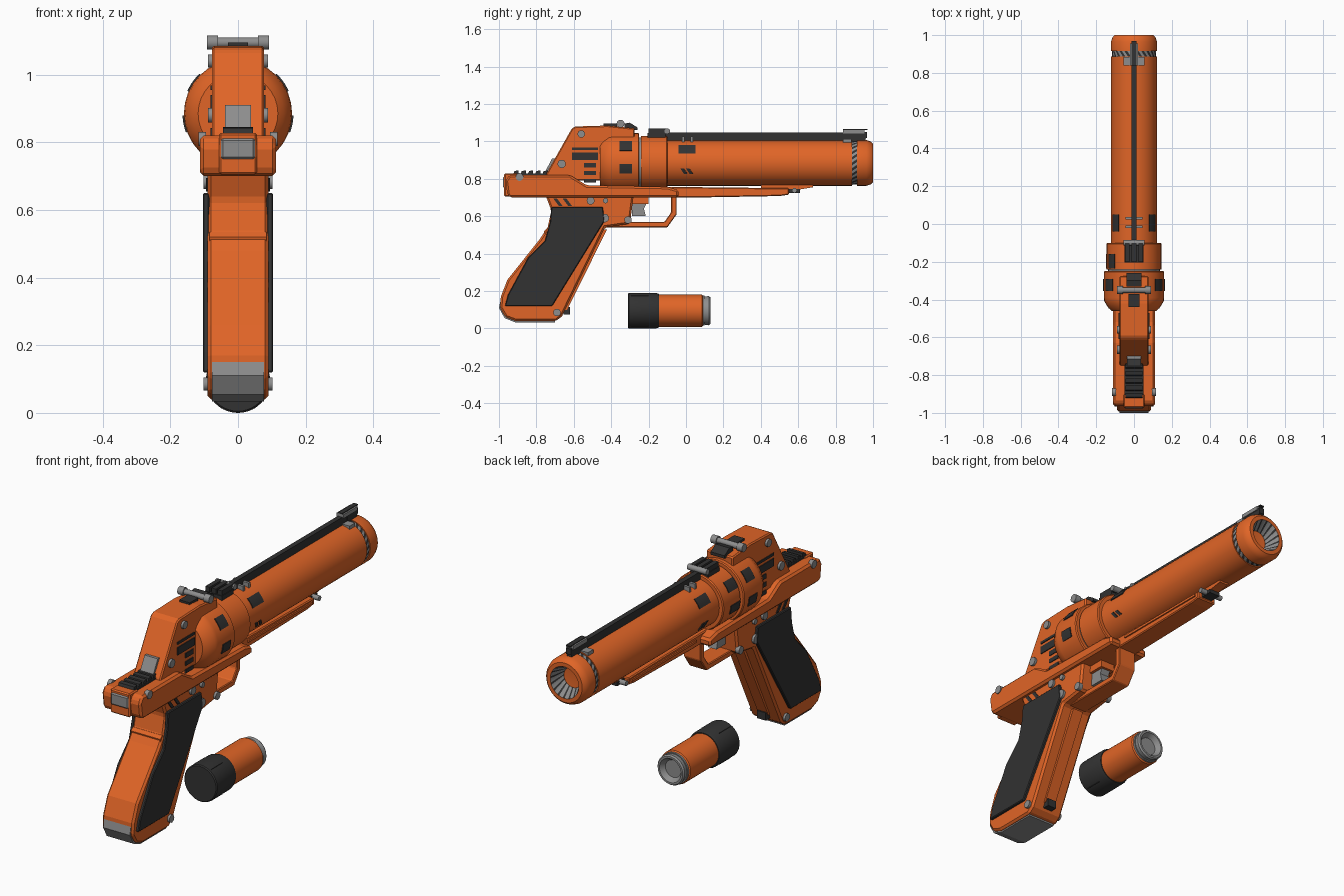
import bpy, bmesh, math
from mathutils import Matrix

if "Cube" in bpy.data.objects:
    bpy.data.objects.remove(bpy.data.objects["Cube"])

def material(name, col):
    m = bpy.data.materials.new(name)
    m.diffuse_color = (*col, 1)
    m.use_nodes = True
    m.node_tree.nodes["Principled BSDF"].inputs["Base Color"].default_value = m.diffuse_color
    return m

ORANGE = material("orange", (0.75, 0.13, 0.02))
BLACK = material("charcoal", (0.032, 0.032, 0.032))
GREY = material("steel grey", (0.27, 0.27, 0.27))
AXIS_Z = 0.885  # barrel axis height

def finish(name, bm, mats, smooth=True, bevel=0):
    bmesh.ops.recalc_face_normals(bm, faces=bm.faces[:])
    me = bpy.data.meshes.new(name)
    bm.to_mesh(me)
    bm.free()
    ob = bpy.data.objects.new(name, me)
    bpy.context.collection.objects.link(ob)
    for m in mats:
        me.materials.append(m)
    if bevel:
        b = ob.modifiers.new("bevel", 'BEVEL')
        b.width, b.segments, b.limit_method = bevel, 1, 'ANGLE'
    if smooth:
        bpy.ops.object.select_all(action='DESELECT')
        ob.select_set(True)
        bpy.context.view_layer.objects.active = ob
        bpy.ops.object.shade_smooth_by_angle(angle=math.radians(28))
    return ob

def prism(name, pts, x0, x1, mat, bevel=0.0):
    """Side profile of (y, z) points extruded from x0 to x1."""
    bm = bmesh.new()
    a = [bm.verts.new((x0, y, z)) for y, z in pts]
    b = [bm.verts.new((x1, y, z)) for y, z in pts]
    bm.faces.new(a)
    bm.faces.new(b[::-1])
    for i in range(len(a)):
        j = (i + 1) % len(a)
        bm.faces.new((a[i], a[j], b[j], b[i]))
    return finish(name, bm, [mat], False, bevel)

def box(name, x0, x1, y0, y1, z0, z1, mat, bevel=0.0):
    return prism(name, [(y0, z0), (y1, z0), (y1, z1), (y0, z1)], x0, x1, mat, bevel)

def lathe(name, prof, mats, cz=AXIS_Z, n=40, rule=None, twist=0.0):
    """(y, r) profile turned about the lengthwise axis."""
    bm = bmesh.new()
    rings = []
    for k, (y, r) in enumerate(prof):
        if r == 0:
            rings.append([bm.verts.new((0, y, cz))] * n)
        else:
            t = [2 * math.pi * i / n + twist * k for i in range(n)]
            rings.append([bm.verts.new((r * math.cos(a), y, cz + r * math.sin(a))) for a in t])
    for k in range(len(prof) - 1):
        for i in range(n):
            j = (i + 1) % n
            vs = list(dict.fromkeys((rings[k][i], rings[k][j], rings[k + 1][j], rings[k + 1][i])))
            if len(vs) > 2:
                f = bm.faces.new(vs)
                f.material_index = rule(i) if rule else 0
    return finish(name, bm, mats)

def patch(name, a0, a1, y0, y1, r, mat=BLACK, skew=0.0, n=5):
    """Thin curved plate lying on the barrel surface, angles in degrees."""
    bm = bmesh.new()
    rows = []
    for i in range(n + 1):
        a = math.radians(a0 + (a1 - a0) * i / n)
        s = skew * i / n
        rows.append([bm.verts.new((q * math.cos(a), y + s, AXIS_Z + q * math.sin(a)))
                     for q, y in ((r - .004, y0), (r + .004, y0), (r + .004, y1), (r - .004, y1))])
    for p, q in zip(rows, rows[1:]):
        for i in range(4):
            bm.faces.new((p[i], p[(i + 1) % 4], q[(i + 1) % 4], q[i]))
    bm.faces.new(rows[0])
    bm.faces.new(rows[-1])
    finish(name, bm, [mat])

def rod(name, x0, x1, y, z, r, mat=GREY, n=14):
    bm = bmesh.new()
    bmesh.ops.create_cone(bm, cap_ends=True, segments=n, radius1=r, radius2=r, depth=x1 - x0,
                          matrix=Matrix.Translation(((x0 + x1) / 2, y, z)) @ Matrix.Rotation(math.pi / 2, 4, 'Y'))
    finish(name, bm, [mat])

# Barrel, drum and muzzle
lathe("barrel", [(-.12, 0), (-.12, .122), (.888, .122), (.888, 0)], [ORANGE])
lathe("rear_drum", [(-.46, 0), (-.46, .118), (-.445, .135), (-.41, .157), (-.39, .16), (-.255, .16),
                    (-.25, .155), (-.25, 0)], [ORANGE], n=32)
lathe("drum_gap_ring", [(-.252, .137), (-.238, .137)], [GREY])
lathe("front_drum", [(-.24, 0), (-.24, .145), (-.105, .145), (-.10, .14), (-.10, 0)], [ORANGE])
lathe("striped_ring", [(.885, .117), (.918, .117)], [GREY, BLACK], n=48, rule=lambda i: i % 2, twist=.2)
lathe("muzzle", [(.915, .08), (.915, .122), (.965, .122), (.988, .114), (1.0, .102), (1.0, .082)], [ORANGE])
lathe("muzzle_cone", [(1.0, .082), (.93, .052)], [GREY, BLACK], n=48,
      rule=lambda i: int(i % 3 == 0), twist=.35)
lathe("bore_end", [(.93, .053), (.925, 0)], [ORANGE])

# Dark plates on the drum and barrel
for s in (0, 1):
    for a0, a1 in ((24, 46), (-20, -2)):
        lo, hi = (180 - a1, 180 - a0) if s else (a0, a1)
        patch("drum_plate", lo, hi, -.355, -.29, .16)
        if s:
            patch("front_drum_plate", lo, hi, -.235, -.16, .145)
    lo, hi = (131, 156) if s else (24, 49)
    patch("barrel_plate", lo, hi, -.04, .05, .122)
    for y in (-.01, .02):
        lo, hi = (194, 208) if s else (-28, -14)
        patch("slanted_mark", lo, hi, y, y + .018, .122, skew=.02 if s else -.02)

# Upper housing, frame and rails
prism("upper_housing", [(-.76, .79), (-.745, .83), (-.61, 1.07), (-.59, 1.08), (-.42, 1.085),
                        (-.275, 1.07), (-.275, .79)], -.077, .077, ORANGE, .006)
prism("frame", [(-.955, .715), (-.965, .79), (-.945, .82), (-.62, .82), (-.53, .765), (-.1, .757),
                (-.04, .74), (-.04, .70), (-.94, .70)], -.112, .112, ORANGE, .012)
prism("lower_rail", [(-.1, .757), (.55, .75), (.55, .715), (.5, .708), (.05, .70), (-.1, .70)],
      -.055, .055, ORANGE, .005)
box("rail_lip", -.062, .062, .0, .53, .728, .74, ORANGE)
prism("rail_tip", [(.4, .77), (.68, .77), (.68, .755), (.6, .742), (.4, .742)], -.025, .025, ORANGE)
rod("rail_pin", -.065, .065, .58, .738, .013)
box("rail_pin_block", -.03, .03, .55, .61, .725, .745, BLACK)

# Rear end: block, grey window, ribs, sloped plate
box("rear_block", -.056, .056, -.972, -.9, .705, .828, ORANGE, .006)
box("rear_socket", -.05, .05, -.978, -.96, .75, .812, GREY, .006)
box("rib_base", -.05, .05, -.93, -.73, .815, .828, BLACK)
for i in range(5):
    y = -.925 + i * .039
    prism("rib", [(y, .82), (y + .03, .82), (y + .03, .845), (y + .008, .842)], -.045, .045, BLACK)
prism("sloped_plate", [(-.755, .835), (-.745, .835), (-.695, .91), (-.715, .91)], -.038, .038, GREY)

# Top sight rail and sights
box("sight_rail", -.013, .013, -.13, .96, 1.0, 1.047, BLACK)
prism("rail_hook", [(.88, 1.05), (.968, 1.05), (.968, 1.02), (.95, 1.01), (.88, 1.01)], -.014, .014, BLACK)
box("front_sight", -.02, .02, .84, .955, 1.042, 1.062, GREY)
box("front_sight_cap", -.012, .012, .84, .97, 1.06, 1.066, BLACK)
box("front_sight_foot", -.055, .055, .84, .885, .99, 1.012, GREY)
box("rear_sight_base", -.05, .05, -.205, -.11, 1.01, 1.045, BLACK)
for x in (-.035, 0, .035):
    box("rear_sight_fin", x - .012, x + .012, -.2, -.1, 1.04, 1.07, BLACK)
rod("rear_sight_pin", -.055, .055, -.1, 1.055, .015)
for y in (-.015, .03):
    box("rail_clamp", -.045, .045, y - .007, y + .007, .99, 1.025, GREY)
rod("crossbar", -.075, .075, -.35, 1.095, .015)
for s in (-1, 1):
    rod("crossbar_knob", s * .075 - .016, s * .075 + .016, -.35, 1.095, .021)
prism("crossbar_latch", [(-.33, 1.06), (-.26, 1.06), (-.26, 1.075), (-.3, 1.1), (-.33, 1.095)],
      -.04, .04, BLACK)
box("crossbar_rear_block", -.03, .03, -.44, -.37, 1.07, 1.095, BLACK)

# Grip
prism("grip", [(-.75, .71), (-.72, .63), (-.74, .54), (-.78, .48), (-.955, .26), (-.99, .17),
               (-.994, .11), (-.964, .06), (-.91, .04), (-.695, .04), (-.663, .065), (-.433, .54),
               (-.30, .56), (-.28, .71)], -.09, .09, ORANGE, .01)
prism("grip_cap", [(-.985, .18), (-1.0, .11), (-.97, .055), (-.915, .033), (-.70, .033), (-.70, .06),
                   (-.9, .08), (-.94, .18)], -.077, .077, GREY)
prism("back_ridge", [(-.745, .535), (-.76, .52), (-.755, .5), (-.72, .5), (-.72, .535)], -.085, .085, ORANGE)
prism("front_strap", [(-.45, .53), (-.422, .53), (-.635, .10), (-.66, .10)], -.03, .03, ORANGE)
box("grip_clip", -.025, .025, -.655, -.62, .075, .115, BLACK)
for s in (-1, 1):
    prism("grip_panel", [(-.72, .65), (-.445, .65), (-.435, .575), (-.715, .12), (-.968, .12),
                         (-.952, .18), (-.845, .377), (-.754, .47), (-.727, .57)],
          *sorted((s * .085, s * .104)), BLACK, .004)

# Trigger and guard
prism("trigger_guard", [(-.43, .54), (-.10, .54), (-.05, .61), (-.05, .71), (-.08, .71), (-.08, .62),
                        (-.115, .57), (-.43, .57)], -.05, .05, ORANGE, .004)
prism("trigger", [(-.29, .67), (-.21, .67), (-.225, .64), (-.215, .60), (-.29, .60)], -.025, .025, GREY)
box("trigger_mount", -.04, .04, -.29, -.2, .665, .71, ORANGE)

# Side screws and vents, mirrored
screws = ((-.56, 1.04, .077, .02), (-.665, .88, .077, .022), (-.89, .81, .105, .021), (-.51, .683, .09, .021),
          (-.435, .59, .09, .023), (-.31, .58, .09, .02), (-.69, .085, .09, .02), (-.43, .683, .09, .014))
vents = ((-.61, -.47, .955, .968), (-.61, -.47, .90, .94), (-.545, -.48, .86, .885),
         (-.545, -.48, .82, .842), (-.545, -.48, .78, .80))
for s in (-1, 1):
    for y, z, x, r in screws:
        rod("screw", *sorted((s * (x - .01), s * (x + .012))), y, z, r)
    for y0, y1, z0, z1 in vents:
        box("vent", *sorted((s * .073, s * .081)), y0, y1, z0, z1, BLACK)
    for y in (-.71, -.66):
        prism("frame_slash", [(y, .695), (y + .02, .695), (y + .05, .655), (y + .03, .655)],
              *sorted((s * .085, s * .094)), BLACK)

# Separate cartridge below the gun
C = .095
lathe("cartridge_base", [(-.31, 0), (-.31, .09), (-.305, .095), (-.16, .095), (-.145, .09), (-.145, 0)],
      [BLACK], C)
for k in range(6):
    a = math.radians(60 * k)
    x, z = .086 * math.cos(a), C + .086 * math.sin(a)
    box("cartridge_lug", x - .008, x + .008, -.295, -.2, z - .008, z + .008, BLACK)
lathe("cartridge_body", [(-.15, .086), (.085, .086), (.09, .08), (.09, 0)], [ORANGE], C)
lathe("cartridge_tip", [(.085, .08), (.10, .08), (.10, .075), (.122, .078), (.13, .072), (.13, .062),
                        (.105, .045), (.105, 0)], [GREY], C)
